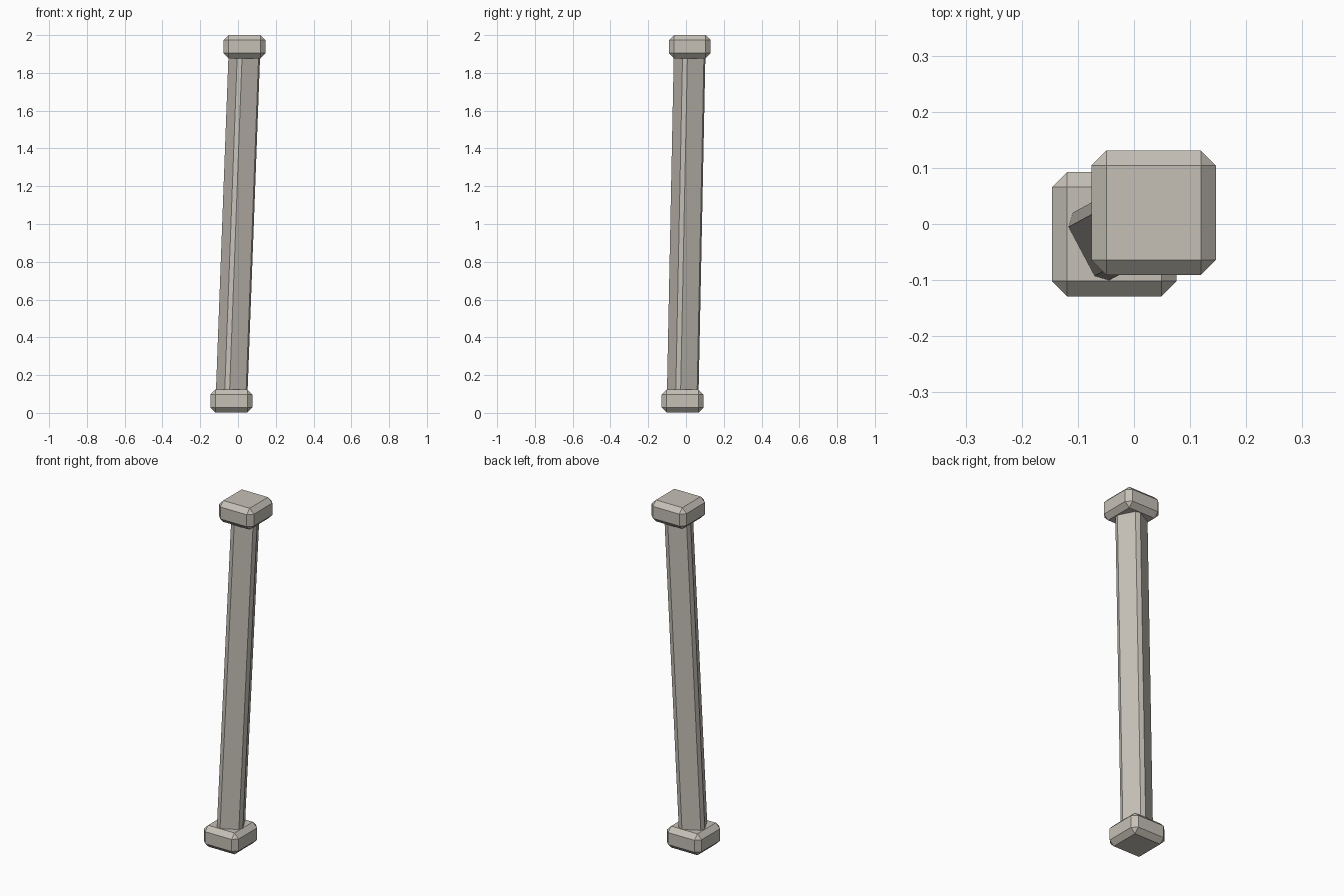
import bpy
import bmesh
from math import radians
from mathutils import Matrix, Vector

cube = bpy.data.objects.get("Cube")
if cube:
    bpy.data.objects.remove(cube, do_unlink=True)

COLOR = (0.56, 0.53, 0.47, 1.0)
stone = bpy.data.materials.new("warm_grey_stone")
stone.use_nodes = True
stone.diffuse_color = COLOR
stone.node_tree.nodes["Principled BSDF"].inputs["Base Color"].default_value = COLOR

BASE = Vector((-0.035, -0.018, 0.0625))
TOP = Vector((0.035, 0.02, 1.9385))


def chamfered_box(name, center, size, chamfer, rotation=Matrix()):
    """Box with single-segment chamfers on every edge."""
    bm = bmesh.new()
    bmesh.ops.create_cube(bm, size=1)
    bmesh.ops.scale(bm, vec=size, verts=bm.verts)
    bmesh.ops.bevel(bm, geom=bm.edges[:], offset=chamfer, segments=1,
                    profile=0.5, affect='EDGES')
    bmesh.ops.recalc_face_normals(bm, faces=bm.faces)
    mesh = bpy.data.meshes.new(name)
    bm.to_mesh(mesh)
    bm.free()
    mesh.materials.append(stone)
    obj = bpy.data.objects.new(name, mesh)
    obj.matrix_world = Matrix.Translation(center) @ rotation
    bpy.context.collection.objects.link(obj)
    return obj


# Square end blocks
for name, center in (("base_block", BASE), ("top_block", TOP)):
    chamfered_box(name, center, (0.222, 0.222, 0.123), 0.027)

# Leaning shaft, turned about its own axis
axis = TOP - BASE
lean = Vector((0, 0, 1)).rotation_difference(axis).to_matrix().to_4x4()
turn = Matrix.Rotation(radians(28), 4, 'Z')
chamfered_box("shaft", (BASE + TOP) / 2, (0.137, 0.137, axis.length), 0.019, lean @ turn)
